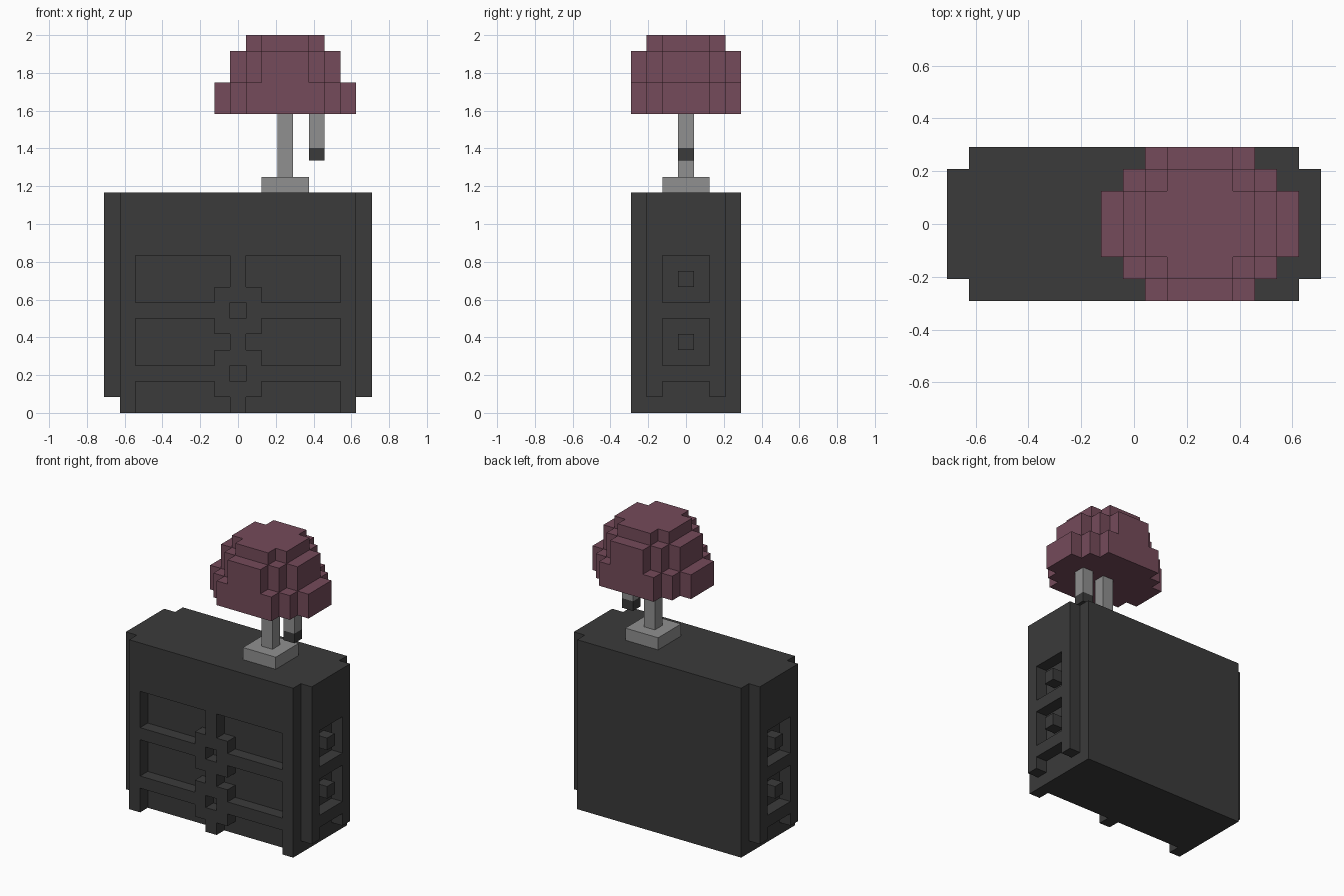
import bpy, bmesh, math
from mathutils import Vector

U = 1 / 12  # size of one block

cube = bpy.data.objects.get("Cube")
if cube:
    bpy.data.objects.remove(cube, do_unlink=True)


def material(name, rgb):
    m = bpy.data.materials.new(name)
    m.use_nodes = True
    m.diffuse_color = (*rgb, 1)
    bsdf = next(n for n in m.node_tree.nodes if n.type == 'BSDF_PRINCIPLED')
    bsdf.inputs["Base Color"].default_value = (*rgb, 1)
    return m


DARK = material("charcoal", (0.043, 0.043, 0.043))
METAL = material("grey metal", (0.28, 0.28, 0.28))
ROSE = material("dusty rose", (0.178, 0.070, 0.103))


def cells(x, y, z):
    """Set of blocks for inclusive index ranges; x and y are centred on 0."""
    return {(i, j, k) for i in range(x[0], x[1] + 1)
            for j in range(y[0], y[1] + 1) for k in range(z[0], z[1] + 1)}


def finish(name, bm, mat):
    mesh = bpy.data.meshes.new(name)
    bm.to_mesh(mesh)
    bm.free()
    mesh.materials.append(mat)
    ob = bpy.data.objects.new(name, mesh)
    bpy.context.collection.objects.link(ob)
    return ob


def blocks(name, solid, mat):
    """Skin a set of blocks with outer faces only, then merge flat areas."""
    bm = bmesh.new()
    verts = {}
    for c in solid:
        for axis in range(3):
            for s in (-1, 1):
                n = [0, 0, 0]
                n[axis] = s
                if tuple(c[a] + n[a] for a in range(3)) in solid:
                    continue
                b1, b2 = (axis + 1) % 3, (axis + 2) % 3
                quad = []
                for p, q in ((-1, -1), (1, -1), (1, 1), (-1, 1))[::s]:
                    d = [0, 0, 0]
                    d[axis], d[b1], d[b2] = s, p, q
                    key = tuple(2 * c[a] + d[a] for a in range(3))
                    if key not in verts:
                        verts[key] = bm.verts.new(
                            Vector((key[0], key[1], key[2] + 1)) * U / 2)
                    quad.append(verts[key])
                bm.faces.new(quad)
    bmesh.ops.dissolve_limit(bm, angle_limit=math.radians(1),
                             verts=bm.verts[:], edges=bm.edges[:])
    return finish(name, bm, mat)


def box(name, lo, hi, mat):
    bm = bmesh.new()
    bmesh.ops.create_cube(bm, size=1)
    for v in bm.verts:
        v.co = [lo[a] if v.co[a] < 0 else hi[a] for a in range(3)]
    return finish(name, bm, mat)


# Cabinet: main body plus a thinner panel on each side
cabinet = cells((-7, 7), (-3, 3), (0, 13))
for side in (-8, 8):
    cabinet |= cells((side, side), (-2, 2), (1, 13))

    # Side recesses, each with a central knob
    for z in (3, 7):
        cabinet -= cells((side, side), (-1, 1), (z, z + 2)) - {(side, 0, z + 1)}
    cabinet -= cells((side, side), (-1, 1), (1, 1))

# Front drawer recesses, leaving the handle corners standing
for s in (-1, 1):
    x = (-6, -1) if s < 0 else (1, 6)
    for lo, hi, corners in ((7, 9, (7,)), (3, 5, (3, 5)), (0, 1, (1,))):
        cabinet -= cells(x, (-3, -3), (lo, hi)) - {(s, -3, k) for k in corners}

# Holes in the middle of the handles
cabinet -= {(0, -3, 2), (0, -3, 6)}
blocks("cabinet", cabinet, DARK)

# Lamp foot, pole and pull cord with a dark end
H = U / 2
box("lamp_foot", (1.5 * U, -1.5 * U, 14 * U), (4.5 * U, 1.5 * U, 15 * U), METAL)
box("lamp_pole", (2.5 * U, -H, 15 * U), (3.5 * U, H, 19 * U), METAL)
box("pull_cord", (4.5 * U, -H, 1.402), (5.5 * U, H, 19 * U), METAL)
box("pull_cord_end", (4.5 * U, -H, 1.336), (5.5 * U, H, 1.402), DARK)

# Lampshade: stepped tiers, each made of crossed rectangles (x, y half widths)
shade = set()
for z, rects in (((19, 20), ((4, 1), (3, 2), (2, 3))),
                 ((21, 22), ((3, 1), (2, 2), (1, 3))),
                 ((23, 23), ((2, 1), (1, 2)))):
    for rx, ry in rects:
        shade |= cells((3 - rx, 3 + rx), (-ry, ry), z)
blocks("lampshade", shade, ROSE)
